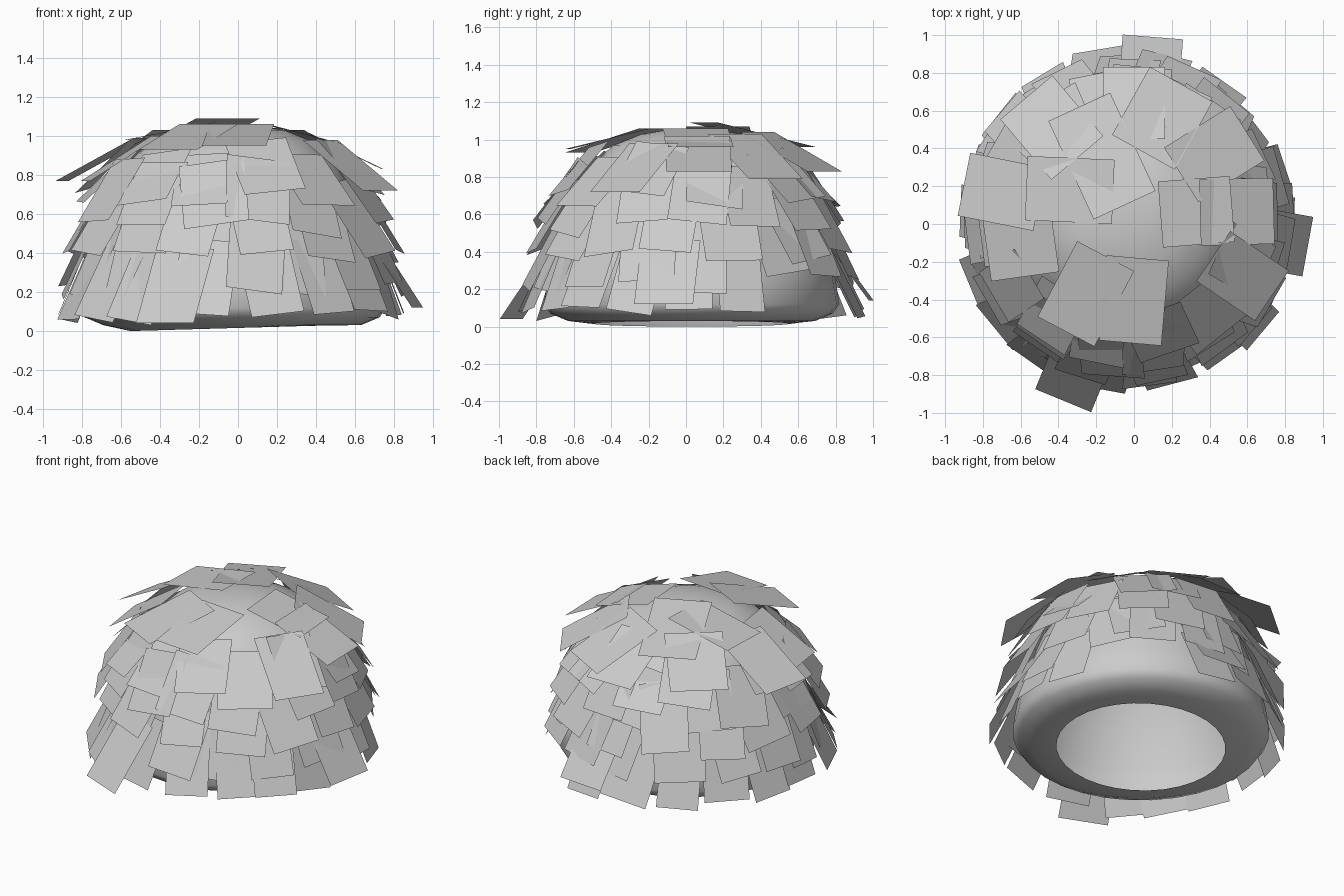
import bpy, bmesh, math, random
from mathutils import Vector

if "Cube" in bpy.data.objects:
    bpy.data.objects.remove(bpy.data.objects["Cube"])

random.seed(7)
CX, CY = -0.03, 0.03  # the dome sits slightly off centre


def make_object(name, bm):
    mesh = bpy.data.meshes.new(name)
    bm.to_mesh(mesh)
    bm.free()
    obj = bpy.data.objects.new(name, mesh)
    bpy.context.collection.objects.link(obj)
    return obj


# Dome core: lathed shell, open at the bottom
profile = [(0.52, 0.015), (0.66, 0.03), (0.755, 0.07), (0.79, 0.12), (0.765, 0.28),
           (0.705, 0.5), (0.63, 0.7), (0.535, 0.86), (0.42, 0.97), (0.27, 1.03),
           (0.12, 1.055)]
SEG = 32
bm = bmesh.new()
rings = [[bm.verts.new((CX + r * math.cos(2 * math.pi * i / SEG),
                        CY + r * math.sin(2 * math.pi * i / SEG),
                        z + (0.015 * math.cos(2 * math.pi * i / SEG) if z < 0.02 else 0)))
          for i in range(SEG)] for r, z in profile]
for a, b in zip(rings, rings[1:]):
    for i in range(SEG):
        j = (i + 1) % SEG
        bm.faces.new((a[i], a[j], b[j], b[i]))
tip = bm.verts.new((CX, CY, 1.06))
for i in range(SEG):
    bm.faces.new((rings[-1][i], rings[-1][(i + 1) % SEG], tip))
for f in bm.faces:
    f.smooth = True
make_object("dome_core", bm)


def add_card(bm, outer, inner, width, twist=0.0):
    """Flat rectangle from the inner (upper) edge to the outer (lower) edge."""
    outer, inner = Vector(outer), Vector(inner)
    side = Vector((0, 0, 1)).cross(outer - inner).normalized() * width / 2
    shift = side.normalized() * twist
    turn = (outer - inner).normalized() * (-twist * width / (outer - inner).length / 2)
    pts = (inner - side - turn, outer - side + shift - turn,
           outer + side + shift + turn, inner + side + turn)
    bm.faces.new([bm.verts.new(p) for p in pts])


# Overlapping rows: count, lower radius, lower z, upper radius, upper z, width, has gap
rows = [(18, 0.90, 0.08, 0.73, 0.46, 0.28, True),
        (16, 0.86, 0.21, 0.69, 0.60, 0.29, False),
        (15, 0.85, 0.38, 0.64, 0.75, 0.30, False),
        (14, 0.81, 0.53, 0.60, 0.85, 0.31, False),
        (12, 0.77, 0.68, 0.51, 0.94, 0.32, False)]
for k, (n, r0, z0, r1, z1, w, gap) in enumerate(rows):
    bm = bmesh.new()
    for i in range(n):
        ang = 2 * math.pi * (i + 0.37 * k + random.uniform(-0.2, 0.2)) / n
        deg = math.degrees(ang) % 360
        # Bare patch low on the back right
        if gap and 27 < deg < 74:
            continue
        dr, dz = random.uniform(-0.03, 0.03), random.uniform(-0.04, 0.04)
        if k == 1 and 20 < deg < 80:
            dz += 0.08
        c, s = math.cos(ang), math.sin(ang)
        ro, zo = r0 + dr, max(0.05, z0 + dz)
        add_card(bm, (CX + ro * c, CY + ro * s, zo),
                 (CX + r1 * c, CY + r1 * s, z1 + dz),
                 w + random.uniform(-0.03, 0.03), random.uniform(-0.08, 0.08))
    make_object("thatch_row_%d" % (k + 1), bm)

# Individually placed crown cards: outer xyz, inner xyz, width
crown = [(-0.90, 0.21, 0.77, -0.50, 0.13, 0.99, 0.34),
         (-0.57, 0.19, 0.98, -0.11, 0.17, 1.07, 0.34),
         (-0.29, 0.62, 0.96, -0.05, 0.10, 1.09, 0.36),
         (-0.57, 0.67, 0.83, -0.30, 0.35, 1.03, 0.36),
         (0.00, 0.83, 0.79, 0.00, 0.45, 1.00, 0.33),
         (0.25, 0.74, 0.83, 0.05, 0.38, 1.04, 0.38),
         (0.60, 0.48, 0.79, 0.25, 0.26, 1.03, 0.34),
         (0.74, 0.07, 0.83, 0.35, 0.06, 1.02, 0.35),
         (0.52, 0.08, 0.96, 0.14, 0.05, 1.06, 0.35),
         (0.73, -0.38, 0.72, 0.42, -0.17, 0.98, 0.32),
         (-0.02, -0.63, 0.95, 0.02, -0.18, 1.06, 0.33),
         (-0.36, -0.57, 0.93, -0.15, -0.17, 1.06, 0.34),
         (-0.78, -0.13, 0.77, -0.42, -0.08, 1.00, 0.35)]
bm = bmesh.new()
for v in crown:
    add_card(bm, v[:3], v[3:6], v[6])
make_object("crown_cards", bm)

# Widest hem cards at the front left, back and sides
bm = bmesh.new()
for o, i in (((-0.375, -0.935, 0.04), (-0.27, -0.68, 0.42)),
             ((0.10, 0.99, 0.14), (0.08, 0.74, 0.48)),
             ((0.92, -0.12, 0.12), (0.70, -0.08, 0.46))):
    add_card(bm, o, i, 0.32)
make_object("hem_cards", bm)
